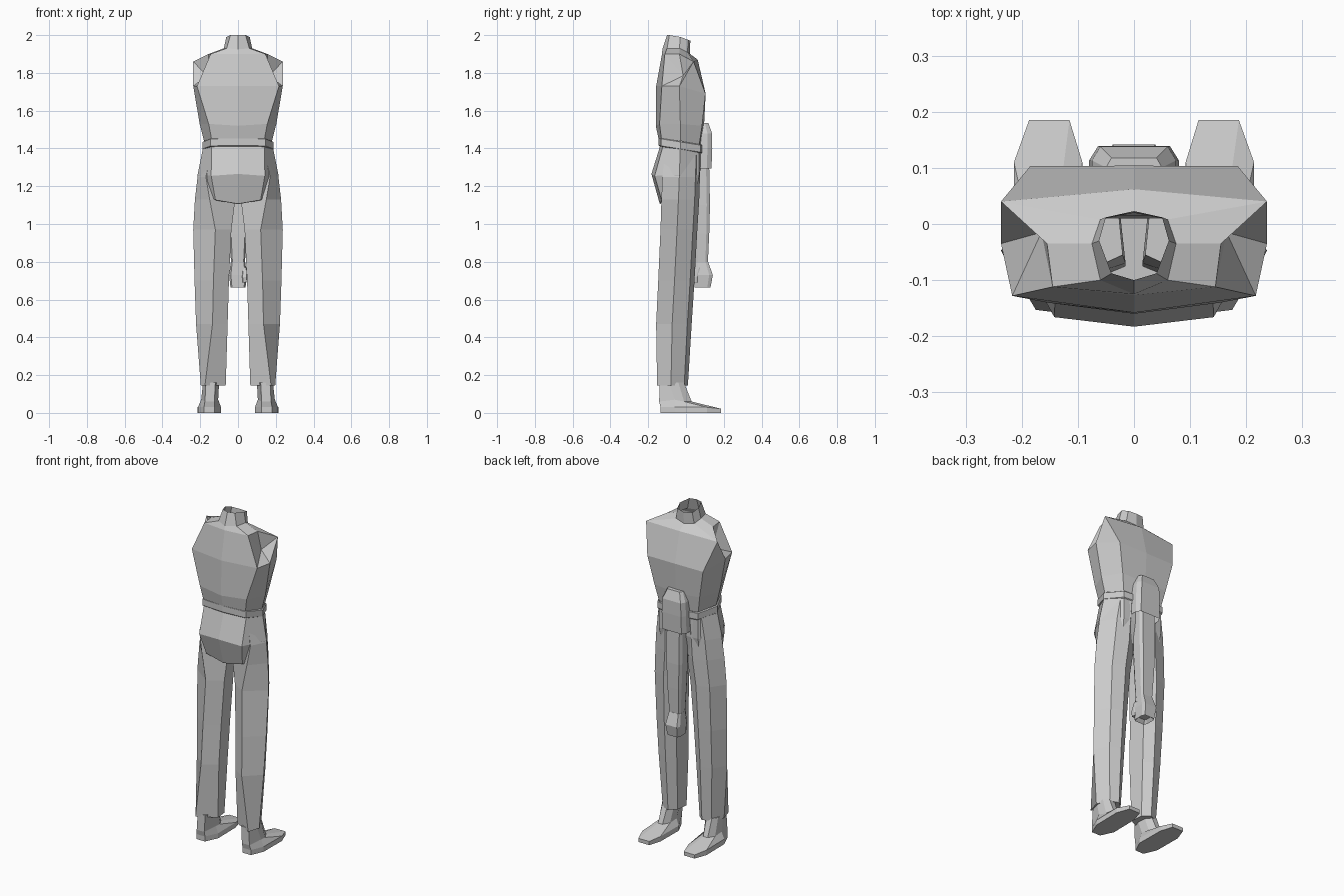
import bpy, bmesh

cloth = bpy.data.materials.new("plain grey")
cloth.diffuse_color = (0.6, 0.6, 0.6, 1)


def finish(name, bm):
    bmesh.ops.recalc_face_normals(bm, faces=bm.faces)
    me = bpy.data.meshes.new(name)
    bm.to_mesh(me)
    bm.free()
    me.materials.append(cloth)
    ob = bpy.data.objects.new(name, me)
    bpy.context.collection.objects.link(ob)
    return ob


def loft(rings, bottom=True, top=True, skip=()):
    """Bridge closed rings of points; skip holds (ring, side) quads left open."""
    bm = bmesh.new()
    vs = [[bm.verts.new(p) for p in r] for r in rings]
    n = len(vs[0])
    for i in range(len(vs) - 1):
        for j in range(n):
            if (i, j) not in skip:
                k = (j + 1) % n
                bm.faces.new((vs[i][j], vs[i][k], vs[i + 1][k], vs[i + 1][j]))
    if bottom:
        bm.faces.new(vs[0])
    if top:
        bm.faces.new(vs[-1])
    return bm, vs


def whole(half):
    """Mirror a half ring (back centre to front centre) to a full ring."""
    return half + [(-x, y, z) for x, y, z in half[-2:0:-1]]


def box_ring(rx, y0, y1, z, cx=0.0):
    """Rectangle with cut corners."""
    cy, ry = (y0 + y1) / 2, (y1 - y0) / 2
    outline = [(1, .6), (.8, 1), (-.8, 1), (-1, .6), (-1, -.6), (-.8, -1), (.8, -1), (1, -.6)]
    return [(cx + rx * u, cy + ry * w, z) for u, w in outline]


# Torso with open neck and waist, and sunken armholes
torso_rings = [whole(r) for r in (
    [(0, -.145, 1.45), (.14, -.13, 1.45), (.18, -.03, 1.44), (.13, .07, 1.42), (0, .085, 1.415)],
    [(0, -.16, 1.52), (.155, -.14, 1.53), (.203, -.03, 1.53), (.15, .085, 1.52), (0, .095, 1.51)],
    [(0, -.158, 1.73), (.217, -.128, 1.73), (.237, -.035, 1.73), (.185, .103, 1.69), (0, .104, 1.69)],
    [(0, -.127, 1.9), (.145, -.112, 1.9), (.155, -.035, 1.9), (.237, .04, 1.86), (0, .062, 1.87)],
    [(0, -.125, 1.925), (.06, -.1, 1.93), (.075, -.035, 1.93), (.06, .008, 1.91), (0, .02, 1.9)],
    [(0, -.1, 2.0), (.04, -.088, 2.0), (.062, -.03, 1.99), (.05, .012, 1.975), (0, .023, 1.97)])]
bm, v = loft(torso_rings, bottom=False, top=False, skip={(2, 1), (2, 2), (2, 5), (2, 6)})
for side, b, s, f in ((1, 1, 2, 3), (-1, 7, 6, 5)):
    pit = bm.verts.new((side * .165, -.015, 1.785))
    rim = [v[2][s], v[3][f], v[3][s], v[3][b], v[2][b]]
    bm.faces.new((v[2][s], v[2][f], v[3][f]))
    for i in range(5):
        bm.faces.new((rim[i], rim[(i + 1) % 5], pit))
finish("torso", bm)

# Belt band, lower at the front
belt_half = [(0, -.146), (.145, -.132), (.187, -.03), (.135, .078), (0, .095)]
belt = [whole([(x * g, y * g, z - .16 * (y + .14)) for x, y in belt_half])
        for g, z in ((.96, 1.41), (1, 1.415), (1, 1.452), (.96, 1.456))]
finish("belt", loft(belt, bottom=False, top=False)[0])

# Pelvis, open under the belt
pelvis = [whole(r) for r in (
    [(0, -.135, 1.105), (.115, -.125, 1.125), (.13, -.03, 1.12), (.1, .035, 1.13), (0, .04, 1.12)],
    [(0, -.14, 1.11), (.12, -.13, 1.13), (.2, -.03, 1.14), (.12, .05, 1.14), (0, .05, 1.13)],
    [(0, -.183, 1.265), (.142, -.166, 1.255), (.214, -.035, 1.26), (.13, .07, 1.26), (0, .078, 1.26)],
    [(0, -.135, 1.42), (.14, -.12, 1.42), (.182, -.03, 1.42), (.13, .07, 1.4), (0, .082, 1.4)])]
finish("pelvis", loft(pelvis, top=False)[0])


# Legs: trouser tubes with one ridge down the side and one down the back
def leg_ring(z, xi, xo, yb, yf, xb):
    w, ym = xo - xi, yb * .55 + yf * .45
    return [(xo, ym, z), (xo - .27 * w, ym + .78 * (yf - ym), z), (xi + .36 * w, yf, z),
            (xi + .06 * w, yf - .035, z), (xi, yb + .055, z), (xb, yb, z)]


leg = [leg_ring(*a) for a in (
    (.145, .065, .197, -.153, .01, .175), (.47, .055, .222, -.158, .03, .135),
    (.7, .048, .23, -.147, .045, .13), (.97, .035, .237, -.135, .06, .12),
    (1.13, .015, .228, -.13, .07, .15), (1.25, .015, .214, -.125, .074, .17),
    (1.39, .02, .184, -.11, .078, .14))]

# Shoes: sole, welt, instep and ankle outlines
sole = [(.125, -.135), (.18, -.135), (.212, -.06), (.214, .11),
        (.187, .185), (.115, .185), (.092, .11), (.09, -.06)]
shoe = [[(x, y, 0) for x, y in sole],
        [(x, y, .03 if y < .15 else .022) for x, y in sole],
        [(.125, -.142, .06), (.175, -.142, .06), (.195, -.06, .07), (.187, -.01, .06),
         (.165, .03, .06), (.135, .03, .06), (.113, -.01, .06), (.105, -.06, .07)],
        [(.12, -.14, .16), (.17, -.14, .16), (.185, -.09, .16), (.185, -.04, .16),
         (.165, -.01, .16), (.13, -.01, .16), (.105, -.04, .16), (.1, -.09, .16)]]
for side, label in ((1, "right"), (-1, "left")):
    for part, rings in (("leg", leg), ("shoe", shoe)):
        finish(f"{label}_{part}", loft([[(side * x, y, z) for x, y, z in r] for r in rings])[0])

# Single hanging arm at the front: open sleeve, forearm, fist and thumb
finish("sleeve", loft([box_ring(*a) for a in (
    (.08, .015, .135, 1.295), (.08, .01, .139, 1.4),
    (.075, .015, .138, 1.48), (.05, .03, .118, 1.535))], bottom=False)[0])
finish("forearm", loft([box_ring(*a) for a in (
    (.036, .05, .115, .78), (.046, .045, .123, .95), (.052, .042, .127, 1.1),
    (.052, .04, .122, 1.34))])[0])
finish("fist", loft([box_ring(*a) for a in (
    (.028, .06, .115, .685), (.04, .045, .13, .665), (.047, .045, .142, .73),
    (.038, .048, .117, .8))])[0])
finish("thumb", loft([box_ring(*a, cx=.035) for a in (
    (.01, .035, .06, .69), (.013, .032, .062, .72), (.01, .05, .075, .77))])[0])
